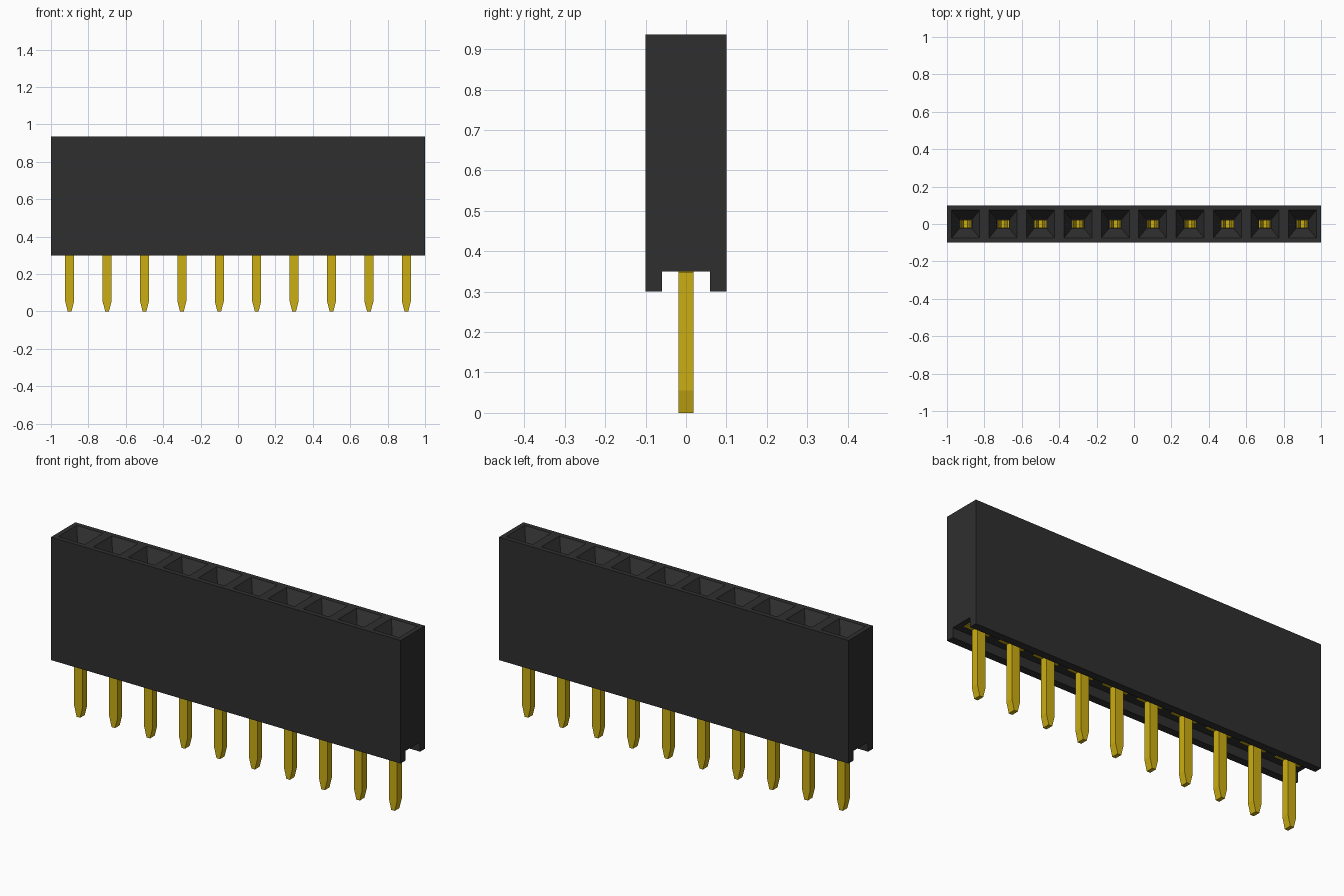
import bpy
import bmesh
from mathutils import Vector

cube = bpy.data.objects.get("Cube")
if cube:
    bpy.data.objects.remove(cube)

COUNT, PITCH = 10, 0.2
BOTTOM, CEILING, TOP = 0.30, 0.35, 0.936


def material(name, rgb):
    m = bpy.data.materials.new(name)
    m.use_nodes = True
    m.diffuse_color = (*rgb, 1)
    m.node_tree.nodes["Principled BSDF"].inputs["Base Color"].default_value = (*rgb, 1)
    return m


def finish(bm, name, mat):
    bmesh.ops.recalc_face_normals(bm, faces=bm.faces)
    mesh = bpy.data.meshes.new(name)
    bm.to_mesh(mesh)
    bm.free()
    mesh.materials.append(mat)
    ob = bpy.data.objects.new(name, mesh)
    bpy.context.collection.objects.link(ob)
    return ob


def prism(bm, points, offset):
    """Extrude a closed profile along a vector."""
    face = bm.faces.new([bm.verts.new(p) for p in points])
    out = bmesh.ops.extrude_face_region(bm, geom=[face], use_keep_orig=True)
    verts = [v for v in out["geom"] if isinstance(v, bmesh.types.BMVert)]
    bmesh.ops.translate(bm, verts=verts, vec=offset)


def box(bm, x0, x1, y, z0, z1):
    prism(bm, [(x0, -y, z0), (x1, -y, z0), (x1, -y, z1), (x0, -y, z1)], (0, 2 * y, 0))


black = material("black plastic", (0.028, 0.028, 0.028))
gold = material("gold metal", (0.60, 0.42, 0.006))

# Housing: block with a channel along its underside
bm = bmesh.new()
half = [(0.1, TOP), (0.1, BOTTOM), (0.06, BOTTOM), (0.06, CEILING)]
profile = half + [(-y, z) for y, z in reversed(half)]
prism(bm, [(-1, y, z) for y, z in profile], (2, 0, 0))
for i in range(1, COUNT):
    bmesh.ops.bisect_plane(bm, geom=bm.verts[:] + bm.edges[:] + bm.faces[:],
                           plane_co=(-1 + i * PITCH, 0, 0), plane_no=(1, 0, 0))
bmesh.ops.recalc_face_normals(bm, faces=bm.faces)

# Sockets: square funnel leading to a narrow deep hole
cells = [f for f in bm.faces if f.normal.z > 0.9 and f.calc_center_median().z > TOP - 0.01]
for cell in cells:
    centre = cell.calc_center_median()
    for hx, hy, z in ((0.075, 0.075, TOP), (0.033, 0.023, TOP - 0.07), (0.033, 0.023, 0.5)):
        bmesh.ops.inset_individual(bm, faces=[cell], thickness=0.004)
        for v in cell.verts:
            d = v.co - centre
            v.co = Vector((centre.x + (hx if d.x > 0 else -hx), hy if d.y > 0 else -hy, z))
finish(bm, "housing", black)

# Contacts: tapered pin, shoulder plate and a pair of spring leaves
for i in range(COUNT):
    x = -1 + (i + 0.5) * PITCH
    bm = bmesh.new()
    side = [(0.01, 0), (0.024, 0.055), (0.024, CEILING + 0.01)]
    outline = side + [(-a, z) for a, z in reversed(side)]
    prism(bm, [(x + a, -0.019, z) for a, z in outline], (0, 0.038, 0))
    finish(bm, f"pin_{i + 1}", gold)

    bm = bmesh.new()
    box(bm, x - 0.07, x + 0.07, 0.019, CEILING - 0.004, CEILING + 0.01)
    box(bm, x - 0.031, x + 0.031, 0.021, 0.49, 0.6)
    for s in (-1, 1):
        leaf = [(0.031, 0.55), (0.031, 0.8), (0.024, 0.8), (0.008, 0.74), (0.016, 0.55)]
        prism(bm, [(x + s * a, -0.021, z) for a, z in leaf], (0, 0.042, 0))
    finish(bm, f"contact_{i + 1}", gold)
